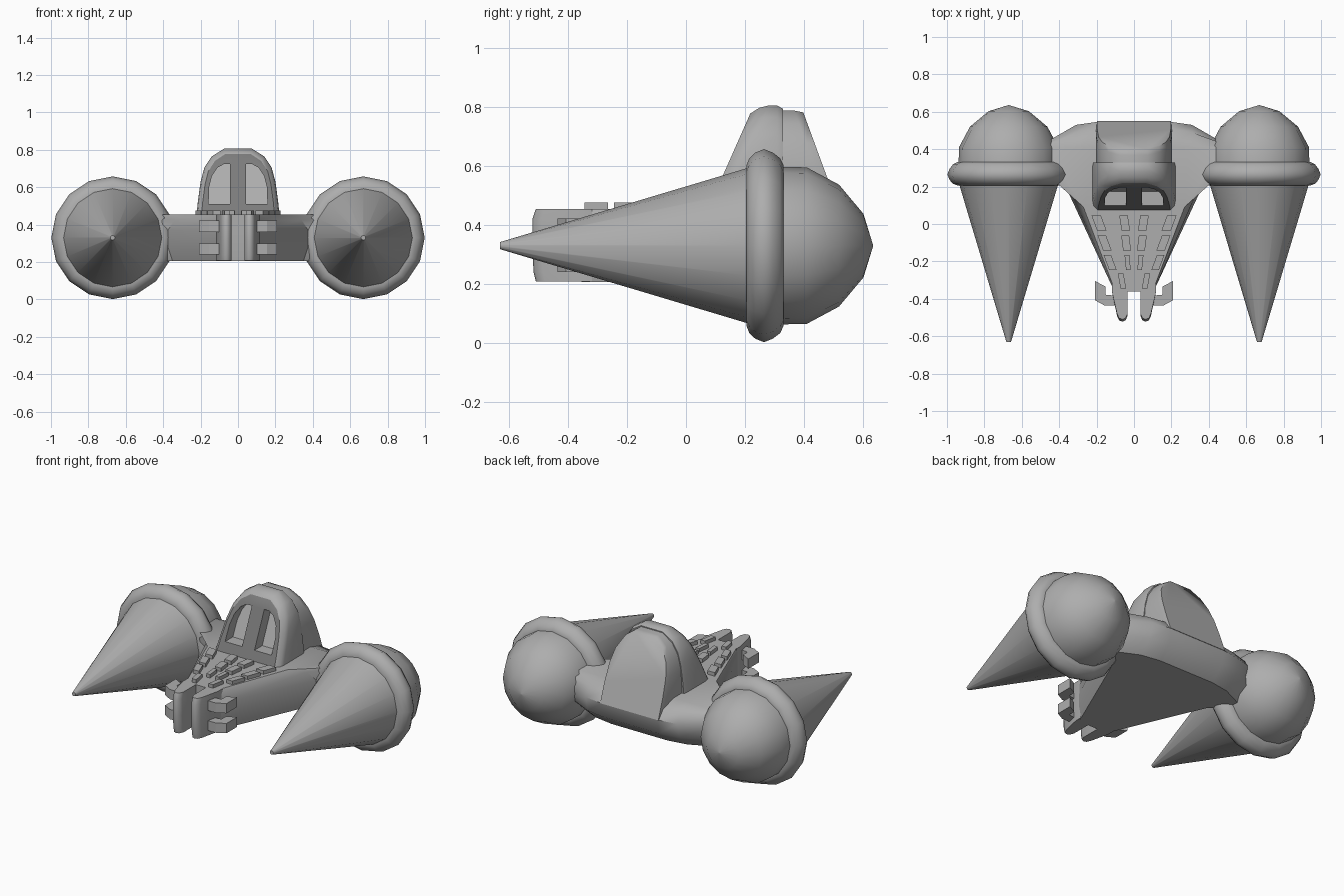
import bpy, bmesh, math

if "Cube" in bpy.data.objects:
    bpy.data.objects.remove(bpy.data.objects["Cube"])


def grey(name, v):
    m = bpy.data.materials.new(name)
    m.diffuse_color = (v, v, v, 1)
    m.use_nodes = True
    m.node_tree.nodes["Principled BSDF"].inputs["Base Color"].default_value = m.diffuse_color
    return m


body_grey = grey("body_grey", 0.42)
dark_grey = grey("dark_grey", 0.2)


def finish(name, bm, angle=35, mirror=False, mat=body_grey):
    bmesh.ops.recalc_face_normals(bm, faces=bm.faces)
    me = bpy.data.meshes.new(name)
    bm.to_mesh(me)
    bm.free()
    me.materials.append(mat)
    ob = bpy.data.objects.new(name, me)
    bpy.context.collection.objects.link(ob)
    if mirror:
        m = ob.modifiers.new("Mirror", 'MIRROR')
        m.use_mirror_merge = False
    bpy.ops.object.select_all(action='DESELECT')
    ob.select_set(True)
    bpy.context.view_layer.objects.active = ob
    if mirror:
        bpy.ops.object.modifier_apply(modifier="Mirror")
    if angle:
        bpy.ops.object.shade_smooth_by_angle(angle=math.radians(angle))
    return ob


def loft(bm, rings):
    """Skin closed rings of equal length and cap both ends."""
    vr = [[bm.verts.new(p) for p in r] for r in rings]
    n = len(vr[0])
    for a, b in zip(vr, vr[1:]):
        for i in range(n):
            j = (i + 1) % n
            bm.faces.new((a[i], a[j], b[j], b[i]))
    return bm.faces.new(vr[0]), bm.faces.new(vr[-1])


def prism(bm, pts, z0, z1):
    loft(bm, [[(x, y, z) for x, y in pts] for z in (z0, z1)])


def lathe(name, profile, segs=16):
    """Turn (y, radius) points about the pod axis, on both sides."""
    bm = bmesh.new()
    loft(bm, [[(0.67 + r * math.sin(2 * math.pi * i / segs), y,
                0.33 + r * math.cos(2 * math.pi * i / segs)) for i in range(segs)]
              for y, r in profile])
    return finish(name, bm, 50, mirror=True)


# side pods: long cone, collar ring, rear ball
lathe("pod_cones", [(-0.632, 0.012), (0.23, 0.27)], 16)
lathe("pod_collars", [(0.205, 0.2), (0.205, 0.272), (0.215, 0.297), (0.235, 0.316),
                      (0.265, 0.328), (0.295, 0.316), (0.32, 0.297), (0.332, 0.272), (0.332, 0.2)])
lathe("pod_balls", [(0.30, 0.268), (0.41, 0.266), (0.52, 0.207),
                    (0.603, 0.108), (0.635, 0.004)])

# wedge hull: stacked half outlines, mirrored
levels = [
    (0.207, [(0.10, -0.355), (0.35, 0.22), (0.46, 0.28), (0.46, 0.36), (0.31, 0.43), (0.19, 0.45)]),
    (0.28, [(0.105, -0.36), (0.375, 0.22), (0.50, 0.25), (0.50, 0.42), (0.31, 0.51), (0.19, 0.53)]),
    (0.37, [(0.105, -0.36), (0.375, 0.22), (0.50, 0.25), (0.50, 0.42), (0.31, 0.53), (0.19, 0.547)]),
    (0.425, [(0.105, -0.36), (0.34, 0.18), (0.50, 0.25), (0.50, 0.42), (0.31, 0.49), (0.19, 0.51)]),
    (0.455, [(0.10, -0.36), (0.27, 0.09), (0.48, 0.28), (0.48, 0.41), (0.29, 0.41), (0.19, 0.41)]),
]
bm = bmesh.new()
loft(bm, [[(x, y, z) for x, y in h] + [(-x, y, z) for x, y in reversed(h)] for z, h in levels])
finish("hull", bm, 42)


# hood: arch sections, leaning front and back
arch = [(0.225, 0.42), (0.214, 0.53), (0.20, 0.63), (0.18, 0.705), (0.14, 0.765), (0.075, 0.806)]
arch += [(-x, z) for x, z in reversed(arch)]


def slope(z):
    return 0.075 + 0.155 * (z - 0.455) / 0.35


def section(fy, inset=0.0, drop=0.0):
    s = 1 - inset / 0.21
    pts = [(x * s, 0.42 + (z - 0.42) * (1 - drop)) for x, z in arch]
    return [(x, fy(z), z) for x, z in pts]


bm = bmesh.new()
front, back = loft(bm, [
    section(slope, 0.025, 0.07), section(lambda z: slope(z) + 0.022, 0.005, 0.02),
    section(lambda z: slope(z) + 0.05), section(lambda z: 0.31), section(lambda z: 0.33, 0.005, 0.03)])
front.material_index = 1
hood = finish("cockpit_hood", bm, 0)
hood.data.materials.append(dark_grey)

# recessed windows, one each side
win = [(0.042, 0.51), (0.157, 0.51), (0.155, 0.60), (0.14, 0.66), (0.11, 0.705), (0.075, 0.724), (0.042, 0.724)]
bm = bmesh.new()
loft(bm, [[(x, -0.2, z) for x, z in win], [(x, slope(z) + 0.075, z) for x, z in win]])
cutter = finish("window_cutter", bm, 0, mirror=True)
cutter.hide_render = True
bo = hood.modifiers.new("Windows", 'BOOLEAN')
bo.object, bo.operation, bo.solver = cutter, 'DIFFERENCE', 'EXACT'
bpy.ops.object.select_all(action='DESELECT')
hood.select_set(True)
bpy.context.view_layer.objects.active = hood
bpy.ops.object.modifier_apply(modifier="Windows")
bpy.data.objects.remove(cutter)
bpy.ops.object.shade_smooth_by_angle(angle=math.radians(35))

# rear fairing behind the hood, sloping down to the hull tail
rear = [(max(-0.203, min(0.203, x * 0.98)), 0.37 + (z - 0.42) * 1.085) for x, z in arch]


def tail(z):
    return 0.40 + 0.15 * (0.785 - z) / 0.415


bm = bmesh.new()
loft(bm, [[(x, 0.30, z) for x, z in rear],
          [(x, tail(z) - 0.03, z) for x, z in rear],
          [(x * 0.97, tail(z), 0.37 + (z - 0.37) * 0.985) for x, z in rear]])
finish("rear_fairing", bm, 65)

# nose prongs with rounded tips
bm = bmesh.new()
tip = [(0.034, -0.32), (0.034, -0.49), (0.045, -0.515), (0.062, -0.522), (0.08, -0.515), (0.091, -0.49), (0.118, -0.36), (0.118, -0.32)]
loft(bm, [[(x, y if y > -0.4 else y + e, z) for x, y in tip]
          for z, e in ((0.208, 0.012), (0.24, 0.004), (0.32, 0), (0.42, 0), (0.455, 0.012))])
finish("nose_prongs", bm, 45, mirror=True)

# hooked claws beside the prongs
bm = bmesh.new()
hook = [(0.085, -0.385), (0.152, -0.378), (0.152, -0.335), (0.208, -0.305), (0.208, -0.408), (0.155, -0.437), (0.085, -0.437)]
for z in (0.24, 0.362):
    prism(bm, hook, z, z + 0.06)
finish("nose_claws", bm, 0, mirror=True)

# raised deck blocks, slanted along the wedge
bm = bmesh.new()
for x, y, w, lean in [(0.187, 0.005, 0.05, 0.03), (0.05, 0.005, 0.045, 0.012),
                      (0.157, -0.102, 0.045, 0.03), (0.042, -0.102, 0.042, 0.01),
                      (0.128, -0.205, 0.04, 0.03), (0.034, -0.205, 0.025, 0.008), (0.064, -0.305, 0.03, 0.015)]:
    h = w / 2
    prism(bm, [(x - h - lean / 2, y - 0.04), (x + h - lean / 2, y - 0.04),
               (x + h + lean / 2, y + 0.04), (x - h + lean / 2, y + 0.04)], 0.44, 0.477)
finish("deck_blocks", bm, 0, mirror=True)
